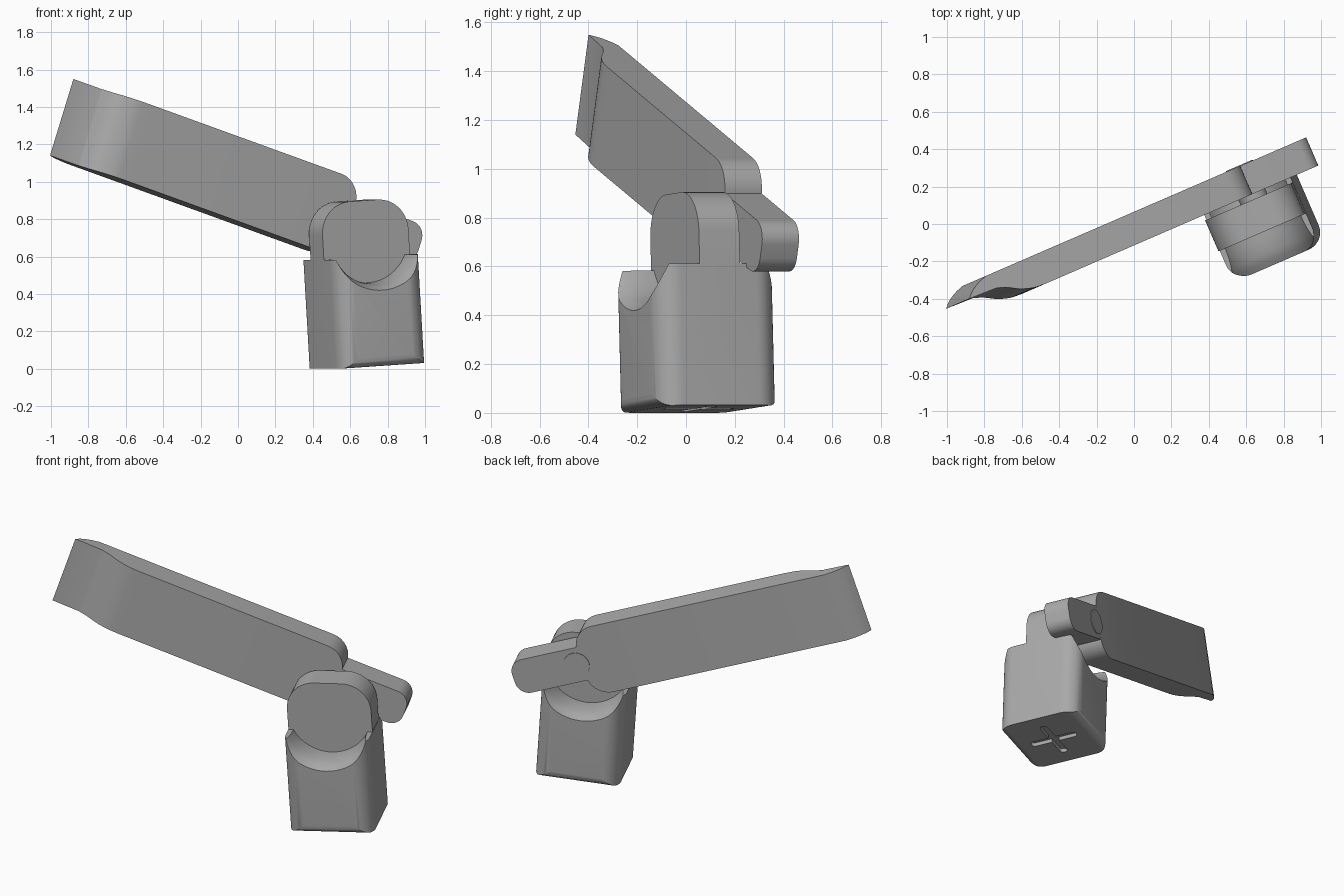
import bpy, bmesh, math
from mathutils import Matrix, Vector

if "Cube" in bpy.data.objects:
    bpy.data.objects.remove(bpy.data.objects["Cube"])

YAW = math.radians(23.4)      # whole assembly turned about z
PITCH = math.radians(18.4)    # arm slopes down to the hinge
LEAN = math.radians(-3.6)     # base leans slightly
TURN = Matrix.Rotation(YAW, 4, 'Z')
ARM = TURN @ Matrix.Rotation(PITCH, 4, 'Y')
BASE = TURN @ Matrix.Translation((0.652, 0, 0.016)) @ Matrix.Rotation(LEAN, 4, 'Y')

grey = bpy.data.materials.new("plain grey")
grey.diffuse_color = (0.40, 0.40, 0.40, 1)
grey.use_nodes = True
grey.node_tree.nodes["Principled BSDF"].inputs["Base Color"].default_value = grey.diffuse_color


def finish(bm, name, matrix, smooth=35):
    bmesh.ops.recalc_face_normals(bm, faces=bm.faces)
    me = bpy.data.meshes.new(name)
    bm.to_mesh(me)
    bm.free()
    me.materials.append(grey)
    ob = bpy.data.objects.new(name, me)
    bpy.context.collection.objects.link(ob)
    ob.matrix_world = matrix
    bpy.context.view_layer.update()
    bpy.ops.object.select_all(action='DESELECT')
    ob.select_set(True)
    bpy.context.view_layer.objects.active = ob
    bpy.ops.object.shade_smooth_by_angle(angle=math.radians(smooth))
    return ob


def prism(name, pts, plane, lo, hi, matrix):
    """Extrude a 2D outline: plane 'xz' along y, 'xy' along z, 'yz' along x."""
    place = {'xz': lambda a, b, t: (a, t, b),
             'xy': lambda a, b, t: (a, b, t),
             'yz': lambda a, b, t: (t, a, b)}[plane]
    bm = bmesh.new()
    face = bm.faces.new([bm.verts.new(place(a, b, lo)) for a, b in pts])
    ext = bmesh.ops.extrude_face_region(bm, geom=[face])
    move = Vector(place(0, 0, hi - lo))
    bmesh.ops.translate(bm, vec=move, verts=[v for v in ext['geom'] if isinstance(v, bmesh.types.BMVert)])
    return finish(bm, name, matrix)


def rounded(x0, x1, y0, y1, radii, n=10):
    """Rectangle with corner radii: lower left, lower right, upper right, upper left."""
    pts = []
    corners = [(x0, y0, 1, 1), (x1, y0, -1, 1), (x1, y1, -1, -1), (x0, y1, 1, -1)]
    for i, ((x, y, sx, sy), r) in enumerate(zip(corners, radii)):
        if r == 0:
            pts.append((x, y))
            continue
        for k in range(n + 1):
            a = math.pi + math.pi / 2 * (i + k / n)
            pts.append((x + sx * r + r * math.cos(a), y + sy * r + r * math.sin(a)))
    return pts


def curve(ctrl, n=5):
    """Smooth curve through a few points."""
    c = [Vector(p) for p in ctrl]
    c = [2 * c[0] - c[1]] + c + [2 * c[-1] - c[-2]]
    out = []
    for i in range(1, len(c) - 2):
        p0, p1, p2, p3 = c[i - 1:i + 3]
        for k in range(n):
            t = k / n
            out.append(0.5 * (2 * p1 + (p2 - p0) * t + (2 * p0 - 5 * p1 + 4 * p2 - p3) * t * t
                              + (3 * p1 - p0 - 3 * p2 + p3) * t ** 3))
    return [tuple(p) for p in out + [c[-2]]]


def boolean(ob, cutter, op='DIFFERENCE'):
    mod = ob.modifiers.new(op.lower(), 'BOOLEAN')
    mod.operation, mod.object, mod.solver = op, cutter, 'EXACT'
    bpy.ops.object.select_all(action='DESELECT')
    bpy.context.view_layer.objects.active = ob
    ob.select_set(True)
    bpy.ops.object.modifier_apply(modifier=mod.name)
    bpy.data.objects.remove(cutter)


# base block: rounded upright corners, rounded front and back bottom edges
VF, VB, HW, TOP = -0.497, 0.04, 0.252, 0.582
MID = (VF + VB) / 2
base = prism("base", rounded(-HW, HW, VF, VB, [0.1] * 4), 'xy', 0, TOP, BASE)
boolean(base, prism("base_side", rounded(VF, VB, 0, TOP + 0.1, [0.05, 0.05, 0, 0]),
                    'yz', -0.4, 0.4, BASE), 'INTERSECT')

# flared round scoops in front of and behind the hinge head
HINGE_Z = 0.692
flare = curve([(0.247, 0.085), (0.25, 0.15), (0.262, 0.215), (0.288, 0.27), (0.31, 0.31)], 4)
SEG = 72
for side in (-1, 1):
    bm = bmesh.new()
    rings = [[bm.verts.new((r * math.cos(2 * math.pi * k / SEG), MID + side * d,
                            HINGE_Z + r * math.sin(2 * math.pi * k / SEG)))
              for k in range(SEG)] for r, d in flare]
    for a, b in zip(rings, rings[1:]):
        for k in range(SEG):
            bm.faces.new((a[k], a[k - 1], b[k - 1], b[k]))
    bm.faces.new(rings[0])
    bm.faces.new(rings[-1])
    boolean(base, finish(bm, "scoop", BASE))

# cross-shaped recess underneath
for hx, hy in ((0.155, 0.024), (0.024, 0.155)):
    boolean(base, prism("slot", rounded(-hx, hx, MID - hy, MID + hy, [0.02] * 4, 5),
                        'xy', -0.02, 0.025, BASE))
bpy.ops.object.shade_smooth_by_angle(angle=math.radians(35))

# hinge head rising from the base
prism("hinge_head", rounded(-HW + 0.001, HW - 0.001, 0.4, 0.885, [0, 0, 0.17, 0.17], 14),
      'xz', MID - 0.085, MID + 0.095, BASE)

# long arm: rounded at the hinge, bent and tapered at the free end
VA, VZ = -0.105, 0.06
front = curve([(-0.98, VA), (-1.05, -0.099), (-1.12, -0.077), (-1.18, -0.045), (-1.24, -0.022)])
back = curve([(-1.406, -0.017), (-1.37, 0.016), (-1.32, 0.043), (-1.27, VZ)])
outline = [(0.4, VA)] + front + back + [(0.4, VZ)]
arm = prism("arm", outline, 'xy', 0.6, 1.3, ARM)
boolean(arm, prism("arm_side", rounded(-1.6, 0.328, 0.734, 1.165, [0, 0.13, 0.13, 0], 12),
                   'xz', -0.3, 0.3, ARM), 'INTERSECT')
bpy.ops.object.shade_smooth_by_angle(angle=math.radians(35))

# short tail bar beyond the hinge
prism("tail", rounded(0.2, 0.755, 0.84, 1.056, [0, 0.08, 0.08, 0]),
      'xz', VA + 0.0005, VZ - 0.0005, ARM)

# hinge pin, joining the head to the arm and showing on the back
pin = [(0.36 + 0.078 * math.cos(2 * math.pi * k / 48), 0.948 + 0.078 * math.sin(2 * math.pi * k / 48))
       for k in range(48)]
prism("hinge_pin", pin, 'xz', MID, VZ + 0.004, ARM)
